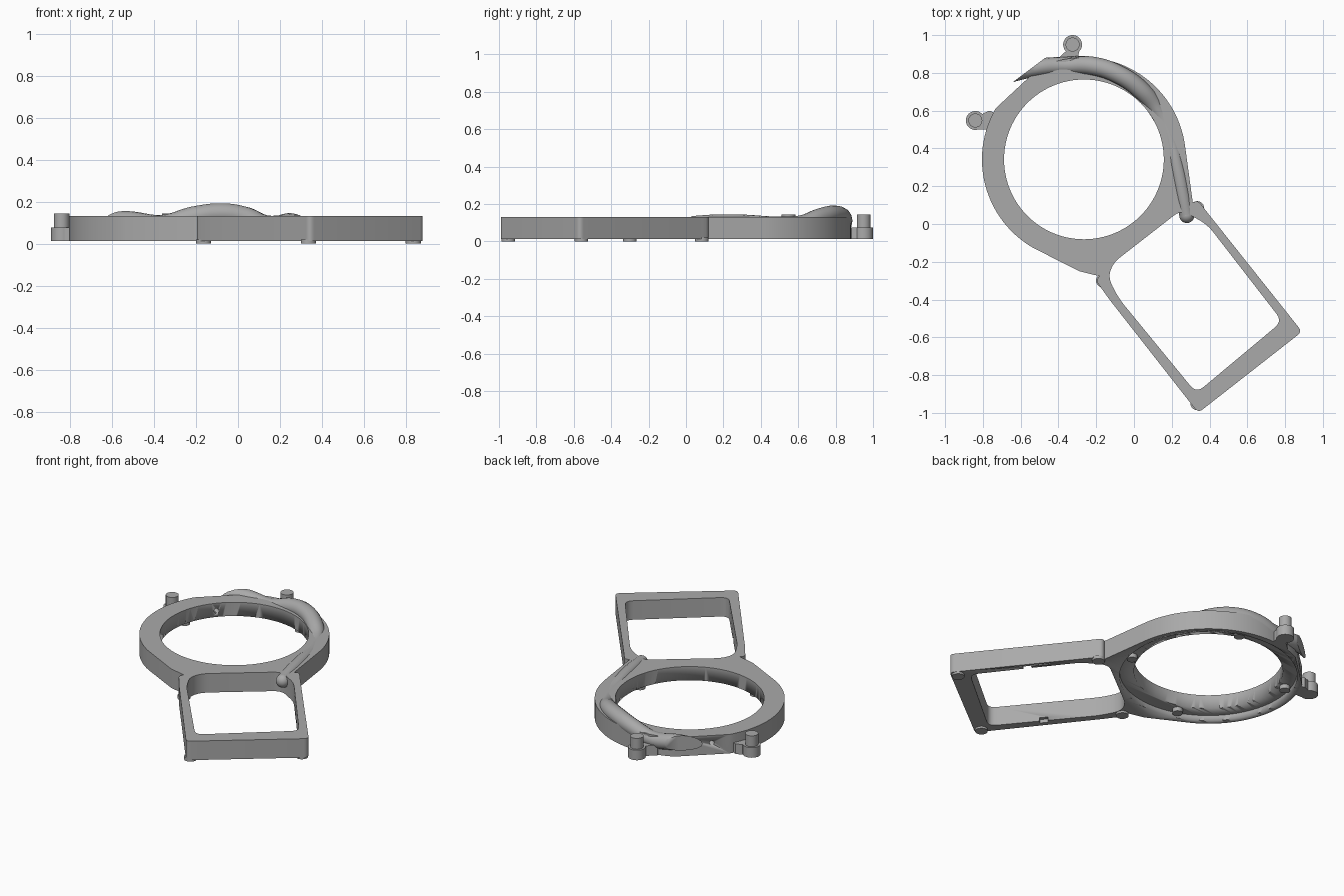
import bpy, bmesh, math
from mathutils import Vector

if "Cube" in bpy.data.objects:
    bpy.data.objects.remove(bpy.data.objects["Cube"])

CX, CY = -0.265, 0.342          # centre of the round opening
Z0, Z1 = 0.013, 0.132           # underside and top of the plate

grey = bpy.data.materials.new("plain grey")
grey.diffuse_color = (0.4, 0.4, 0.4, 1)
grey.use_nodes = True
grey.node_tree.nodes["Principled BSDF"].inputs["Base Color"].default_value = grey.diffuse_color


def finish(name, mesh, angle=35):
    obj = bpy.data.objects.new(name, mesh)
    bpy.context.collection.objects.link(obj)
    mesh.materials.clear()
    mesh.materials.append(grey)
    bpy.ops.object.select_all(action='DESELECT')
    obj.select_set(True)
    bpy.context.view_layer.objects.active = obj
    bpy.ops.object.shade_smooth_by_angle(angle=math.radians(angle))
    return obj


def curve_mesh(curve):
    """Turn a curve into a welded mesh."""
    tmp = bpy.data.objects.new("tmp", curve)
    bpy.context.collection.objects.link(tmp)
    dg = bpy.context.evaluated_depsgraph_get()
    mesh = bpy.data.meshes.new_from_object(tmp.evaluated_get(dg))
    bpy.data.objects.remove(tmp)
    bm = bmesh.new()
    bm.from_mesh(mesh)
    bmesh.ops.remove_doubles(bm, verts=bm.verts, dist=1e-5)
    bmesh.ops.recalc_face_normals(bm, faces=bm.faces)
    bm.to_mesh(mesh)
    bm.free()
    return mesh


def slab(name, loops, z0, z1):
    """Extruded flat shape; loops after the first are holes."""
    cu = bpy.data.curves.new(name, 'CURVE')
    cu.dimensions, cu.fill_mode = '2D', 'BOTH'
    cu.extrude = (z1 - z0) / 2
    for loop in loops:
        s = cu.splines.new('POLY')
        s.points.add(len(loop) - 1)
        for p, (x, y) in zip(s.points, loop):
            p.co = (x, y, 0, 1)
        s.use_cyclic_u = True
    mesh = curve_mesh(cu)
    for v in mesh.vertices:
        v.co.z += (z0 + z1) / 2
    return finish(name, mesh)


def arc(r, a0, a1, n, cx=CX, cy=CY):
    angles = [math.radians(a0 + (a1 - a0) * i / n) for i in range(n + 1)]
    return [(cx + r * math.cos(a), cy + r * math.sin(a)) for a in angles]


def rounded(points, r, n=5):
    """Round every corner of a closed polygon."""
    out = []
    for i, p in enumerate(points):
        p = Vector(p)
        a, b = Vector(points[i - 1]) - p, Vector(points[(i + 1) % len(points)]) - p
        s = p + a.normalized() * min(r, a.length * 0.45)
        e = p + b.normalized() * min(r, b.length * 0.45)
        for k in range(n + 1):
            t = k / n
            out.append(tuple(s * (1 - t) ** 2 + p * 2 * t * (1 - t) + e * t * t))
    return out


def cylinder(name, x, y, r, z0, z1, n=32):
    return slab(name, [arc(r, 0, 360 - 360 / n, n - 1, x, y)], z0, z1)


def cut(target, cutter):
    m = target.modifiers.new("cut", 'BOOLEAN')
    m.operation, m.solver, m.object = 'DIFFERENCE', 'EXACT', cutter
    cutter.hide_render = True
    cutter.hide_set(True)


# Plate: ring on one end, rectangular window frame on the other
outline = (arc(0.54, 116, 8, 40)
           + rounded([(0.335, 0.13), (0.385, 0.065), (0.89, -0.57), (0.34, -1.0),
                      (-0.13, -0.40), (-0.205, -0.295)], 0.03)
           + [(-0.29, -0.25)] + arc(0.54, 240, 150, 32))
window = rounded([(-0.11, -0.205), (0.25, 0.075), (0.39, -0.005), (0.785, -0.515),
                  (0.33, -0.895), (-0.08, -0.395), (-0.137, -0.285)], 0.05)
opening = arc(0.423, 0, 356.25, 95)
plate = slab("frame_plate", [outline, window, opening], Z0, Z1)

# Underside recess around the round opening
cut(plate, cylinder("recess_cutter", CX, CY, 0.505, -0.05, 0.046, 96))

# Small notches on the inner edges of the long rails
d, side = Vector((0.61, -0.79)), Vector((0.79, 0.61))
for name, c in (("left_notch_cutter", Vector((0.13, -0.645))),
                ("right_notch_cutter", Vector((0.58, -0.25)))):
    pts = [c + d * u * 0.025 + side * w * 0.025
           for u, w in ((-1, -1), (1, -1), (1, 1), (-1, 1))]
    cut(plate, slab(name, [[tuple(p) for p in pts]], -0.02, 0.035))

# Narrow hole through the flat side of the ring
hole = cylinder("side_hole_cutter", 0, 0, 0.014, -0.12, 0.12, 16)
a = math.radians(139)
hole.rotation_euler = (0, math.pi / 2, a)
hole.location = (CX + 0.48 * math.cos(a), CY + 0.48 * math.sin(a), 0.085)
cut(plate, hole)

# Feet at the window corners
for i, (x, y) in enumerate([(0.335, -0.95), (0.835, -0.56), (-0.165, -0.30), (0.335, 0.085)]):
    cylinder(f"foot_{i + 1}", x, y, 0.036, 0.0, 0.02, 24)

# Nubs inside the recess
for i, ang in enumerate((-18, 72, 162, 252)):
    t = math.radians(ang)
    cylinder(f"recess_nub_{i + 1}", CX + 0.468 * math.cos(t), CY + 0.468 * math.sin(t),
             0.03, 0.02, 0.05, 24)

# Stepped pegs with webs to the ring
pegs = [((-0.325, 0.95), [(-0.41, 0.85), (-0.41, 0.87), (-0.36, 0.915),
                          (-0.29, 0.92), (-0.295, 0.885), (-0.32, 0.86)]),
        ((-0.84, 0.548), [(-0.80, 0.585), (-0.765, 0.60), (-0.72, 0.58),
                          (-0.76, 0.50), (-0.84, 0.50)])]
for i, ((x, y), web) in enumerate(pegs):
    cylinder(f"peg_base_{i + 1}", x, y, 0.05, Z0, 0.076)
    cylinder(f"peg_pin_{i + 1}", x, y, 0.037, 0.07, 0.144)
    slab(f"peg_web_{i + 1}", [web], Z0, 0.076)

# Wavy tube lying along the ring
path = [(-0.68, 0.79, 0.10, 1), (-0.53, 0.825, 0.108, 1), (-0.36, 0.838, 0.09, 1),
        (-0.21, 0.835, 0.128, 1.05), (-0.08, 0.79, 0.143, 1.05), (0.03, 0.715, 0.128, 1.05),
        (0.12, 0.61, 0.092, 1), (0.19, 0.46, 0.092, 0.9), (0.23, 0.30, 0.104, 0.85),
        (0.26, 0.15, 0.104, 0.85), (0.28, 0.045, 0.097, 0.85)]
cu = bpy.data.curves.new("tube", 'CURVE')
cu.dimensions, cu.bevel_depth, cu.bevel_resolution = '3D', 0.047, 6
cu.use_fill_caps, cu.resolution_u = True, 8
s = cu.splines.new('BEZIER')
s.bezier_points.add(len(path) - 1)
for p, (x, y, z, r) in zip(s.bezier_points, path):
    p.co, p.radius = (x, y, z), r
    p.handle_left_type = p.handle_right_type = 'AUTO'
mesh = curve_mesh(cu)
bm = bmesh.new()
bm.from_mesh(mesh)
# slanted end of the tube
geom = bm.verts[:] + bm.edges[:] + bm.faces[:]
res = bmesh.ops.bisect_plane(bm, geom=geom, plane_co=(-0.53, 0.835, 0.1),
                             plane_no=(-0.60, 0.80, 0), clear_outer=True)
bmesh.ops.holes_fill(bm, edges=[e for e in bm.edges if e.is_boundary], sides=0)
# rounded end of the tube
end = bmesh.ops.create_uvsphere(bm, u_segments=24, v_segments=12, radius=0.04)
bmesh.ops.translate(bm, verts=end["verts"], vec=path[-1][:3])
bm.to_mesh(mesh)
bm.free()
finish("wavy_tube", mesh, 50)
